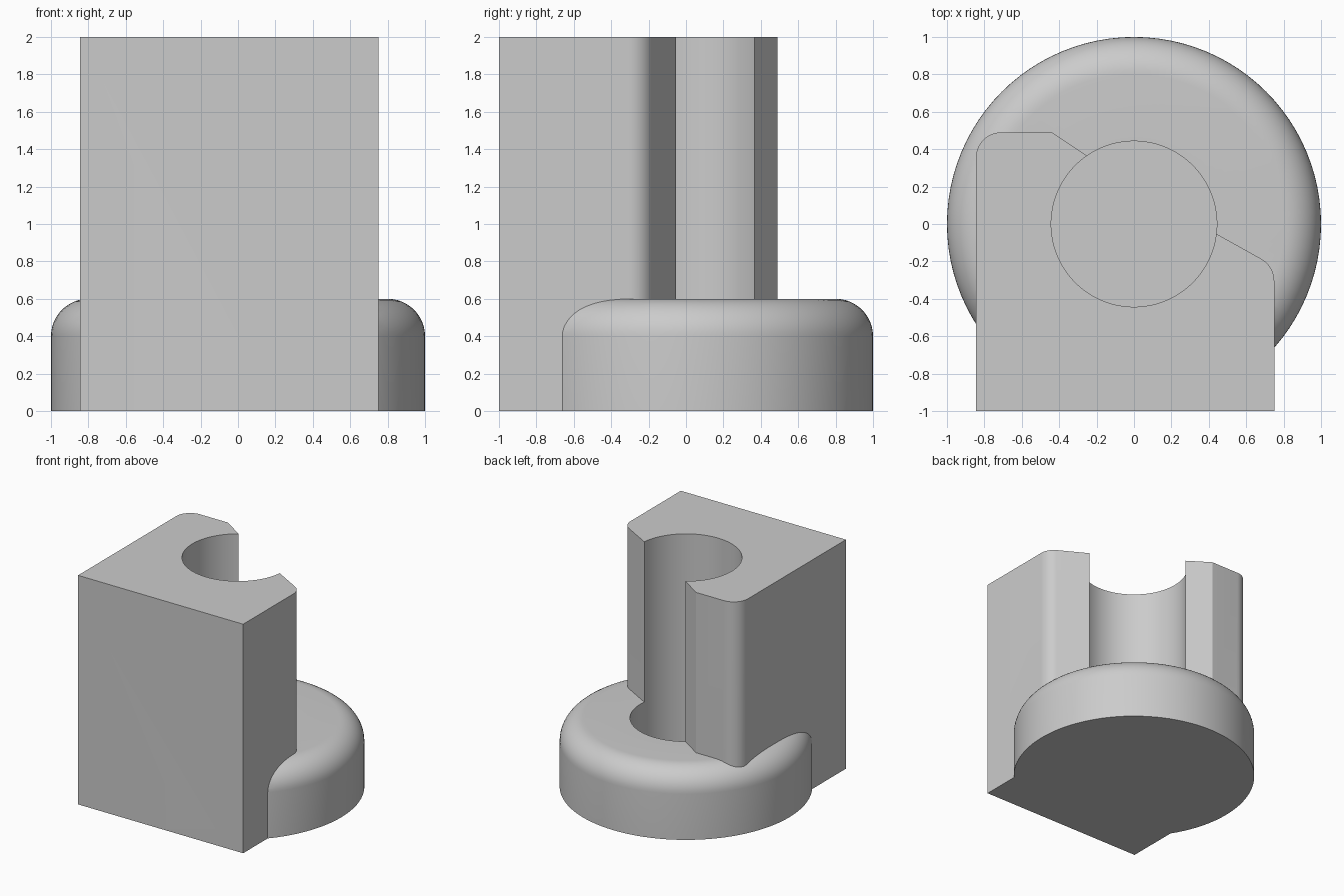
import bpy, bmesh
from math import sin, cos, pi, tan
from mathutils import Vector

cube = bpy.data.objects.get("Cube")
if cube:
    bpy.data.objects.remove(cube, do_unlink=True)

grey = bpy.data.materials.new("plain grey")
grey.use_nodes = True
colour = (0.6, 0.6, 0.6, 1)
grey.diffuse_color = colour
grey.node_tree.nodes["Principled BSDF"].inputs["Base Color"].default_value = colour

SEGMENTS = 96
BORE = 0.443


def add_object(name, bm):
    bmesh.ops.recalc_face_normals(bm, faces=bm.faces)
    mesh = bpy.data.meshes.new(name)
    bm.to_mesh(mesh)
    bm.free()
    mesh.materials.append(grey)
    obj = bpy.data.objects.new(name, mesh)
    bpy.context.collection.objects.link(obj)
    return obj


def fillet(before, corner, after, radius, steps=10):
    """Arc of the given radius that rounds a corner between two lines."""
    p = Vector(corner)
    a = (Vector(before) - p).normalized()
    b = (Vector(after) - p).normalized()
    half = a.angle(b) / 2
    centre = p + (a + b).normalized() * radius / sin(half)
    start = p + a * radius / tan(half) - centre
    end = p + b * radius / tan(half) - centre
    sweep = pi - 2 * half
    return [centre + (start * sin(sweep * (1 - i / steps))
                      + end * sin(sweep * i / steps)) / sin(sweep)
            for i in range(steps + 1)]


def prism(name, outline, bottom, top):
    bm = bmesh.new()
    face = bm.faces.new([bm.verts.new((x, y, bottom)) for x, y in outline])
    ext = bmesh.ops.extrude_face_region(bm, geom=[face])["geom"]
    for v in ext:
        if isinstance(v, bmesh.types.BMVert):
            v.co.z = top
    return add_object(name, bm)


def lathe(name, profile):
    bm = bmesh.new()
    verts = [bm.verts.new((r, 0, z)) for r, z in profile]
    edges = [bm.edges.new(pair) for pair in zip(verts, verts[1:])]
    bmesh.ops.spin(bm, geom=verts + edges, cent=(0, 0, 0), axis=(0, 0, 1),
                   angle=2 * pi, steps=SEGMENTS, use_merge=True)
    bmesh.ops.remove_doubles(bm, verts=bm.verts, dist=1e-5)
    return add_object(name, bm)


# Round base with a rolled upper rim
rim = fillet((1, 0), (1, 0.6), (0, 0.6), 0.2, 12)
body = lathe("socket_body", [(0, 0), (1, 0), *rim, (0, 0.6)])

# Upright block with a slanting open back and two rounded corners
left, right = -0.845, 0.75
left_corner = fillet((left, -1), (left, 0.49), (-0.44, 0.49), 0.135)
right_corner = fillet((0.40, -0.03), (right, -0.225), (right, -1), 0.135)
outline = [(left, -1), *left_corner, (-0.44, 0.49), (-0.22, 0.345),
           (0.40, -0.03), *right_corner, (right, -1)]
block = prism("upright_block", outline, 0, 2)

# Blind round bore through the block and into the base
circle = [(BORE * cos(2 * pi * i / SEGMENTS), BORE * sin(2 * pi * i / SEGMENTS))
          for i in range(SEGMENTS)]
bore = prism("bore_cutter", circle, 0.1, 2.2)

for part, operation in ((block, 'UNION'), (bore, 'DIFFERENCE')):
    mod = body.modifiers.new(part.name, 'BOOLEAN')
    mod.object = part
    mod.operation = operation
    mod.solver = 'EXACT'

bpy.ops.object.select_all(action='DESELECT')
bpy.context.view_layer.objects.active = body
body.select_set(True)
for mod in list(body.modifiers):
    bpy.ops.object.modifier_apply(modifier=mod.name)
for helper in (block, bore):
    bpy.data.objects.remove(helper, do_unlink=True)
bpy.ops.object.shade_smooth_by_angle(angle=pi / 7)
